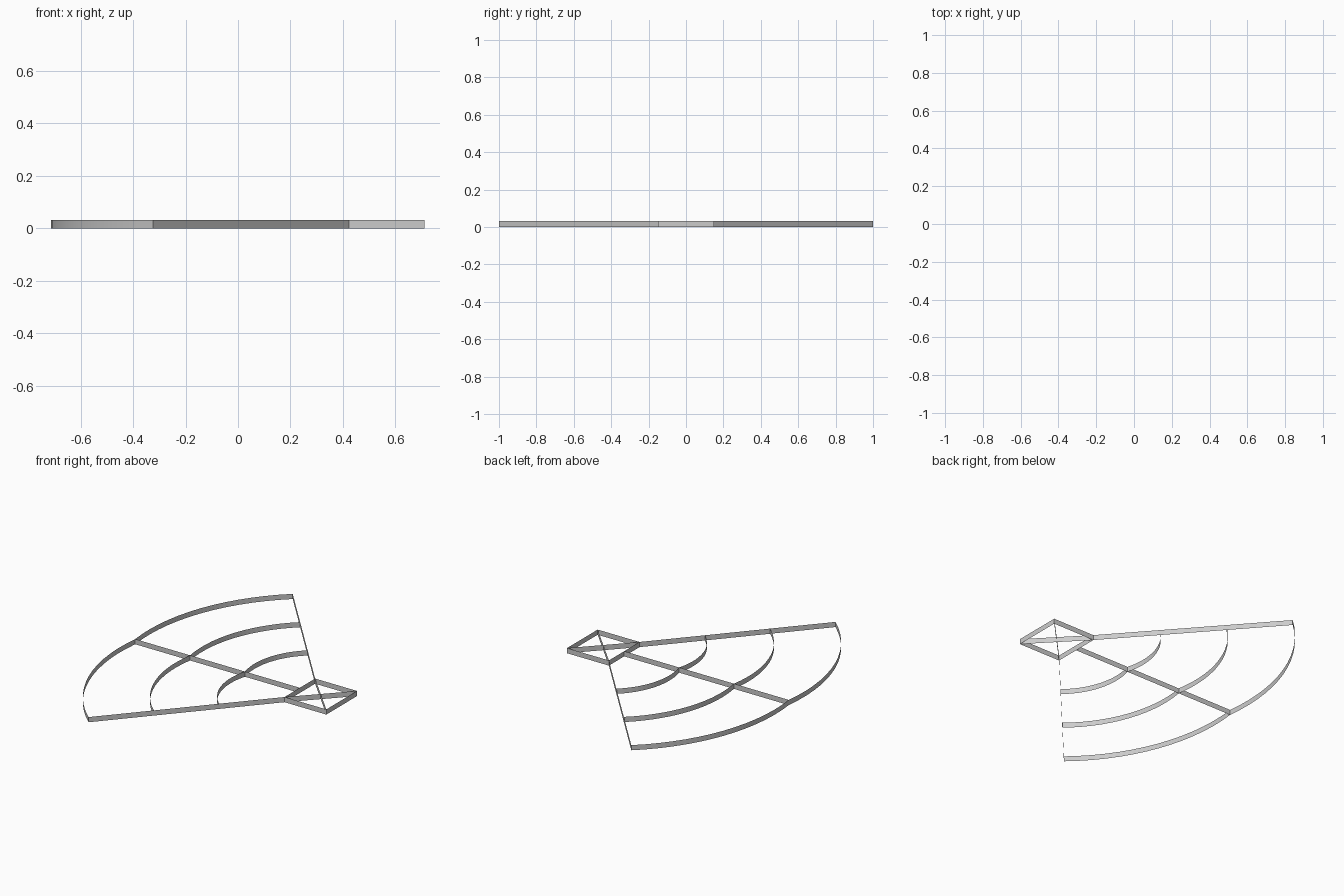
import bpy, math
from mathutils import Vector

if "Cube" in bpy.data.objects:
    bpy.data.objects.remove(bpy.data.objects["Cube"])

H = 0.032          # strip height
XN, XF, W = 0.424, 0.711, 0.15   # square: near x, far x, half width
END = Vector((-0.325, 1.0))      # outer end of a side ray
MID = Vector((-0.705, 0.0))      # outer end of the middle ray


def ribbon(name, pts, smooth=False):
    """Thin upright strip following a plan path."""
    n = len(pts)
    verts = [(p[0], p[1], z) for z in (0, H) for p in pts]
    faces = [(i, i + 1, n + i + 1, n + i) for i in range(n - 1)]
    me = bpy.data.meshes.new(name)
    me.from_pydata(verts, [], faces)
    if smooth:
        me.shade_smooth()
    ob = bpy.data.objects.new(name, me)
    bpy.context.collection.objects.link(ob)


def half_arc(a, b, tangent, steps=14):
    """Circular arc from a to b leaving a along the given tangent."""
    chord = b - a
    t = tangent.normalized()
    ang = math.atan2(t.x * chord.y - t.y * chord.x, t.dot(chord))
    r = chord.length / (2 * math.sin(ang))
    c = a + Vector((-t.y, t.x)) * r
    out = []
    for i in range(steps + 1):
        th = 2 * ang * i / steps
        d = a - c
        out.append(c + Vector((d.x * math.cos(th) - d.y * math.sin(th),
                               d.x * math.sin(th) + d.y * math.cos(th))))
    return out


# Square base at the apex
ribbon("square_base", [(XN, -W), (XF, -W), (XF, W), (XN, W), (XN, -W)])

# Rays: two sides crossing the square, one in the middle
ribbon("middle_ray", [(XN, 0), MID])
for side, s in (("front", -1), ("back", 1)):
    end = Vector((END.x, s * END.y))
    corner = Vector((XN, s * W))
    ribbon(side + "_ray", [(XF, -s * W), corner, end])

    # Half arcs between side ray and middle ray, square to the side ray
    d = end - corner
    tangent = Vector((-abs(d.y), -s * abs(d.x)))
    for k in (1, 2, 3):
        a = corner.lerp(end, k / 3)
        b = Vector((XN, 0)).lerp(MID, k / 3)
        ribbon(f"{side}_arc_{k}", half_arc(a, b, tangent), True)
